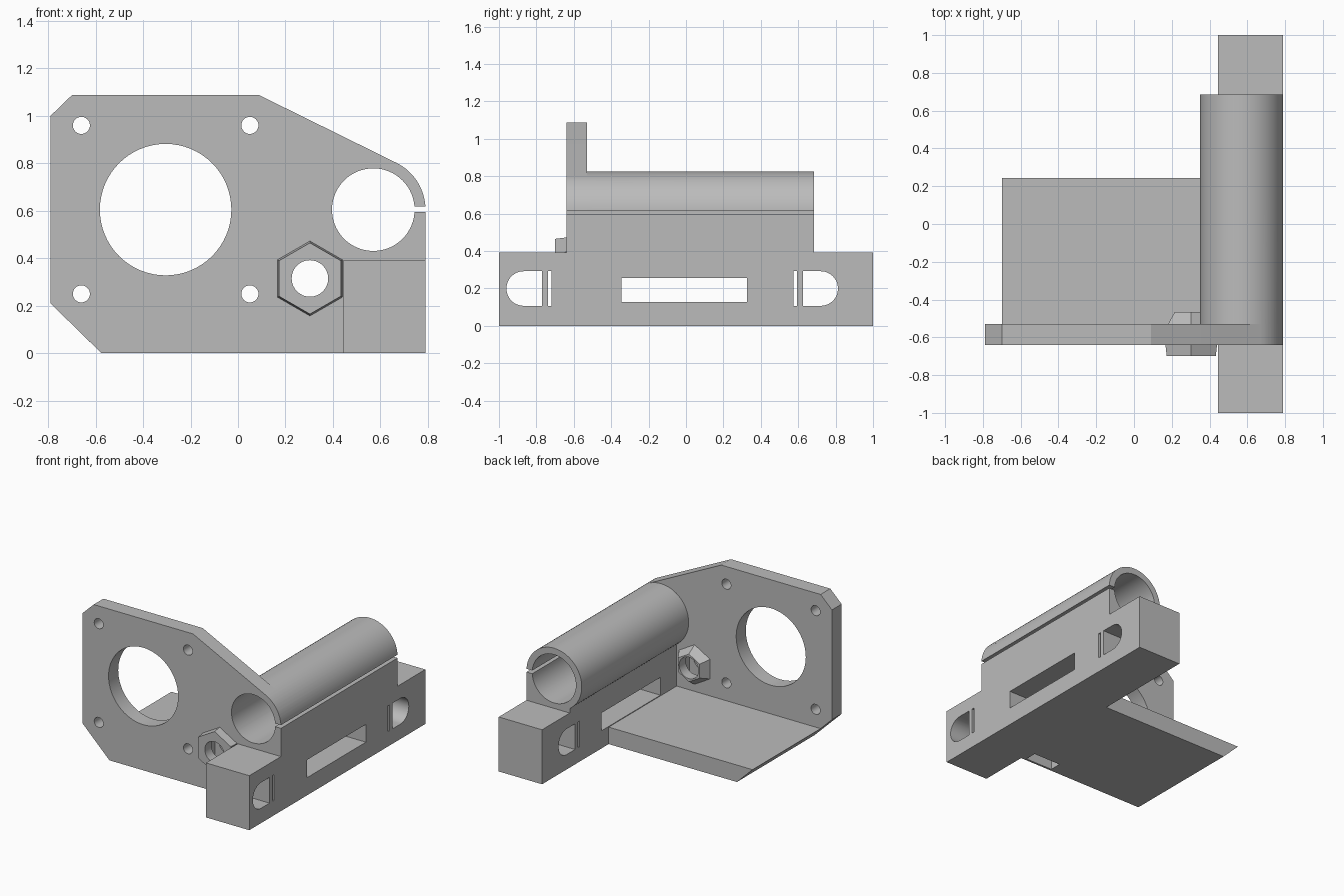
import bpy, bmesh
from math import sin, cos, radians
from mathutils import Vector

if "Cube" in bpy.data.objects:
    bpy.data.objects.remove(bpy.data.objects["Cube"], do_unlink=True)

grey = bpy.data.materials.new("plain_grey")
grey.use_nodes = True
COLOUR = (0.5, 0.5, 0.5, 1)
grey.diffuse_color = COLOUR
grey.node_tree.nodes["Principled BSDF"].inputs["Base Color"].default_value = COLOUR


def arc(cx, cz, r, start=0, end=360, steps=64):
    """Points on an arc; a full circle does not repeat its first point."""
    n = steps if end - start == 360 else steps + 1
    angles = [radians(start + (end - start) * i / steps) for i in range(n)]
    return [(cx + r * cos(t), cz + r * sin(t)) for t in angles]


def hexagon(r):
    return arc(*NUT, r, 30, 390, 6)


def rect(a0, b0, a1, b1):
    return [(a0, b0), (a1, b0), (a1, b1), (a0, b1)]


def loft(name, first, last, start, end, axis="y"):
    """Solid between two matching outlines placed at start and end on an axis."""
    def place(p, d):
        return Vector((p[0], d, p[1]) if axis == "y" else (d, p[0], p[1]))
    bm = bmesh.new()
    a = [bm.verts.new(place(p, start)) for p in first]
    b = [bm.verts.new(place(p, end)) for p in last]
    bm.faces.new(a)
    bm.faces.new(b)
    for i in range(len(a)):
        j = (i + 1) % len(a)
        bm.faces.new((a[i], a[j], b[j], b[i]))
    bmesh.ops.recalc_face_normals(bm, faces=bm.faces)
    mesh = bpy.data.meshes.new(name)
    bm.to_mesh(mesh)
    bm.free()
    mesh.materials.append(grey)
    obj = bpy.data.objects.new(name, mesh)
    bpy.context.collection.objects.link(obj)
    return obj


def prism(name, outline, start, end, axis="y"):
    return loft(name, outline, outline, start, end, axis)


def combine(target, tool, operation):
    """Apply a boolean and drop the tool."""
    tool.hide_render = True
    bpy.context.view_layer.objects.active = target
    mod = target.modifiers.new("join", "BOOLEAN")
    mod.operation, mod.solver, mod.object = operation, "EXACT", tool
    bpy.ops.object.modifier_apply(modifier=mod.name)
    bpy.data.objects.remove(tool, do_unlink=True)


FRONT, PLATE_BACK = -0.64, -0.53
TUBE = (0.57, 0.605)
NUT = (0.303, 0.315)
SIDE = 0.79

# Upright motor plate with clipped corners and a rounded shoulder
outline = [(-0.79, 0.21), (-0.575, 0), (SIDE, 0)]
outline += arc(*TUBE, 0.22, 0, 64, 16)
outline += [(0.09, 1.087), (-0.70, 1.087), (-0.79, 1.0)]
bracket = prism("motor_bracket", outline, FRONT, PLATE_BACK)

# Floor, belt rail, tube support, rod tube and the two tapered nut bosses
solids = [
    prism("floor", [(-0.575, 0), (0.6, 0), (0.6, 0.122), (-0.70, 0.122)], -0.6, 0.243),
    prism("rail", rect(0.445, 0, SIDE, 0.392), -1, 1),
    prism("tube_support", rect(0.445, 0.2, SIDE, 0.605), FRONT, 0.685),
    prism("rod_tube", arc(*TUBE, 0.22), FRONT, 0.685),
    loft("front_boss", hexagon(0.15), hexagon(0.159), -0.70, -0.63),
    loft("back_boss", hexagon(0.155), hexagon(0.10), -0.55, -0.465),
]
for solid in solids:
    combine(bracket, solid, "UNION")

# Round bores, screw holes, nut trap and the clamping slit
cutters = [
    prism("motor_bore", arc(-0.305, 0.605, 0.277), -0.8, -0.4),
    prism("rod_bore", arc(*TUBE, 0.174), -0.8, 0.9),
    prism("clamp_slit", rect(0.6, 0.595, 0.9, 0.618), -0.8, 0.9),
    prism("nut_bore", arc(*NUT, 0.077, steps=32), -0.8, -0.4),
    prism("nut_pocket", hexagon(0.125), -0.625, -0.54),
    prism("nut_slot", rect(0.195, -0.1, 0.411, 0.315), -0.625, -0.54),
]
for x in (-0.66, 0.05):
    for z in (0.25, 0.96):
        cutters.append(prism("screw_hole", arc(x, z, 0.036, steps=32), -0.8, -0.4))

# Belt openings through the rail: middle window, rounded ends, thin slots
cutters.append(prism("window", rect(-0.345, 0.127, 0.325, 0.255), 0.3, 0.9, "x"))
LOW, HIGH, MID, R = 0.107, 0.292, 0.1995, 0.0925
d_front = arc(-0.8675, MID, R, 90, 270, 24) + [(-0.77, LOW), (-0.77, HIGH)]
d_back = arc(0.72, MID, R, -90, 90, 24) + [(0.625, HIGH), (0.625, LOW)]
cutters.append(prism("front_opening", d_front, 0.3, 0.9, "x"))
cutters.append(prism("back_opening", d_back, 0.3, 0.9, "x"))
for y in (-0.738, 0.575):
    cutters.append(prism("thin_slot", rect(y, LOW, y + 0.019, HIGH), 0.5 - 0.1, 0.9, "x"))
for cutter in cutters:
    combine(bracket, cutter, "DIFFERENCE")

# Smooth the round walls, keep the edges crisp
bpy.ops.object.select_all(action="DESELECT")
bracket.select_set(True)
bpy.context.view_layer.objects.active = bracket
bpy.ops.object.shade_smooth_by_angle(angle=radians(25))
